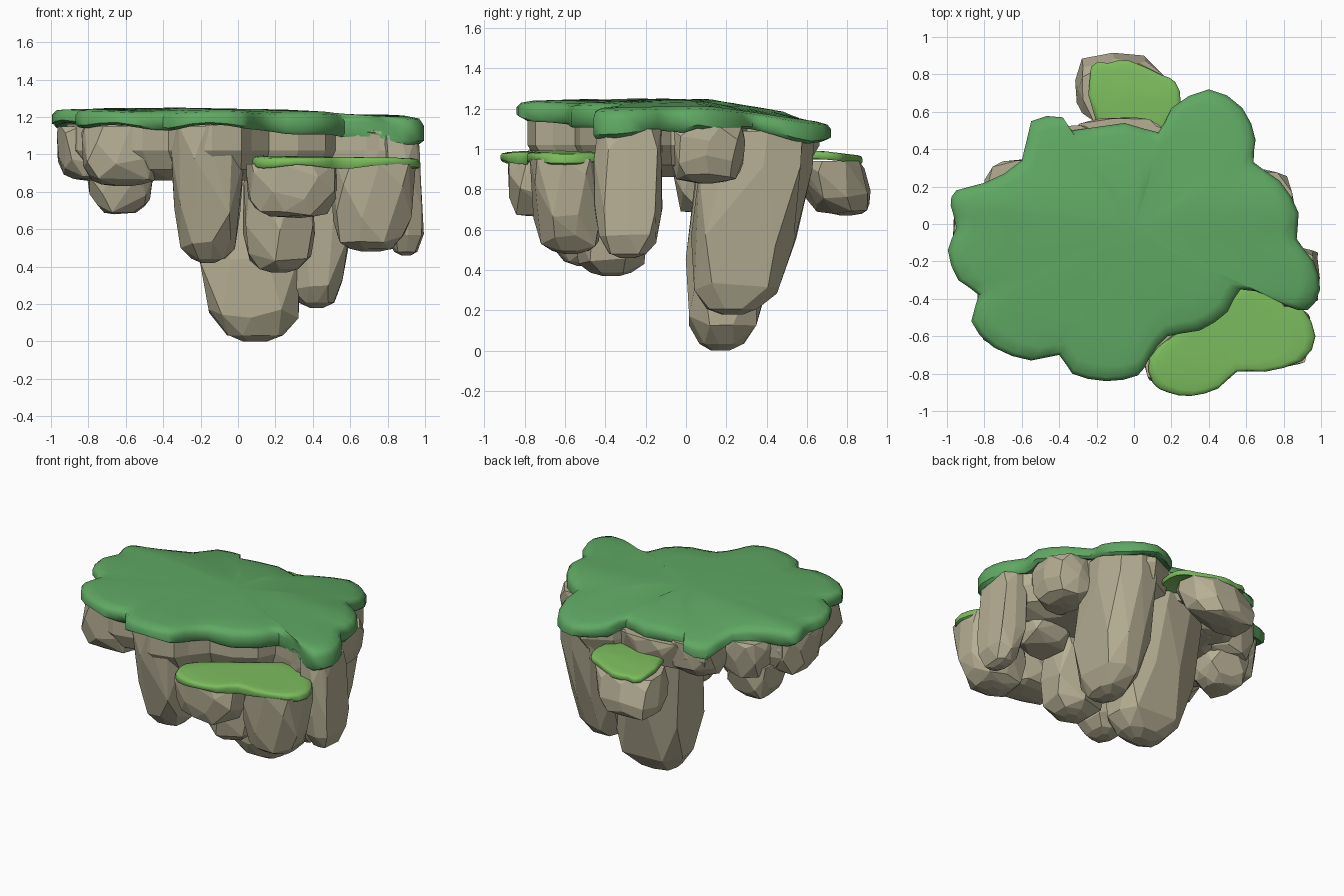
import bpy, bmesh, math, random
from mathutils import Vector

if "Cube" in bpy.data.objects:
    bpy.data.objects.remove(bpy.data.objects["Cube"])

random.seed(7)


def material(name, rgb):
    m = bpy.data.materials.new(name)
    m.diffuse_color = (*rgb, 1)
    m.use_nodes = True
    m.node_tree.nodes["Principled BSDF"].inputs["Base Color"].default_value = m.diffuse_color
    return m


ROCK = material("stone", (0.47, 0.43, 0.30))
GRASS = material("grass", (0.115, 0.39, 0.125))
LIGHT = material("light_grass", (0.20, 0.50, 0.11))


def finish(name, bm, mat, angle=None):
    bmesh.ops.recalc_face_normals(bm, faces=bm.faces)
    me = bpy.data.meshes.new(name)
    bm.to_mesh(me)
    bm.free()
    me.materials.append(mat)
    ob = bpy.data.objects.new(name, me)
    bpy.context.collection.objects.link(ob)
    if angle:
        bpy.context.view_layer.objects.active = ob
        ob.select_set(True)
        bpy.ops.object.shade_smooth_by_angle(angle=math.radians(angle))
        ob.select_set(False)
    return ob


def rounded(pts, steps=2):
    """Closed Catmull-Rom curve through the outline points."""
    out, n = [], len(pts)
    P = [Vector(p) for p in pts]
    for i in range(n):
        a, b, c, d = (P[(i + k - 1) % n] for k in range(4))
        for s in range(steps):
            t = s / steps
            out.append(0.5 * (2 * b + (c - a) * t + (2 * a - 5 * b + 4 * c - d) * t * t
                              + (3 * b - a - 3 * c + d) * t ** 3))
    return out


def loft(name, outline, centre, rings, mat, angle=None):
    """Rings of (scale, height function) around a centre, capped at both ends."""
    bm = bmesh.new()
    c = Vector(centre)
    loops = []
    for s, height in rings:
        loop = []
        for p in outline:
            q = c + (p - c) * s
            loop.append(bm.verts.new((q.x, q.y, height(q.x, q.y))))
        loops.append(loop)
    n = len(outline)
    for lo, hi in zip(loops, loops[1:]):
        for i in range(n):
            j = (i + 1) % n
            bm.faces.new((lo[i], lo[j], hi[j], hi[i]))
    for loop, (s, height) in ((loops[0], rings[0]), (loops[-1], rings[-1])):
        v = bm.verts.new((c.x, c.y, height(c.x, c.y)))
        for i in range(n):
            bm.faces.new((loop[i], loop[(i + 1) % n], v))
    return finish(name, bm, mat, angle)


def grass(name, pts, centre, top, thick, mat):
    """Turf sheet with a rounded, drooping lip."""
    rings = [(0.90, lambda x, y: top(x, y) - thick(x, y) * 0.8),
             (0.975, lambda x, y: top(x, y) - thick(x, y)),
             (1.0, lambda x, y: top(x, y) - thick(x, y) * 0.85),
             (1.0, lambda x, y: top(x, y) - thick(x, y) * 0.35),
             (0.975, lambda x, y: top(x, y) - thick(x, y) * 0.1)]
    rings += [(s, top) for s in (0.9, 0.7, 0.4)]
    loft(name, rounded(pts), centre, rings, mat, 50)


def rock(name, x, y, rx, ry, top, bottom, lean=(0, 0), taper=0.1, sides=9):
    """Faceted boulder: hull of jittered rings that shrink towards the bottom."""
    bm = bmesh.new()
    for t, s in ((0, 0.96), (0.2, 1), (0.6, 0.98), (0.86, 0.82), (0.97, 0.52), (1, 0.22)):
        turn = random.uniform(0, 1)
        for i in range(sides):
            a = 2 * math.pi * (i + turn) / sides
            ca, sa = math.cos(a), math.sin(a)
            k = s * (1 - taper * t) * random.uniform(0.97, 1.05)
            k /= (abs(ca) ** 3.4 + abs(sa) ** 3.4) ** (1 / 3.4)
            z = top + (bottom - top) * t
            if 0 < t < 0.97:
                z = min(top, z + random.uniform(-0.03, 0.03))
            bm.verts.new((x + lean[0] * t + rx * k * ca, y + lean[1] * t + ry * k * sa, z))
    bmesh.ops.convex_hull(bm, input=bm.verts)
    loose = [v for v in bm.verts if not v.link_faces]
    bmesh.ops.delete(bm, geom=loose, context='VERTS')
    bmesh.ops.dissolve_limit(bm, angle_limit=math.radians(9), verts=bm.verts, edges=bm.edges)
    finish(name, bm, ROCK)


# main turf on top of the island
top_outline = [
    (-.95, .18), (-.8, .22), (-.6, .34), (-.55, .55), (-.38, .57), (-.33, .50), (-.05, .54),
    (.13, .49), (.2, .62), (.4, .72), (.58, .62), (.65, .45), (.64, .33), (.78, .23),
    (.88, .06), (.87, -.08), (.96, -.2), (.995, -.35), (.93, -.46), (.82, -.44), (.73, -.39),
    (.57, -.35), (.5, -.47), (.35, -.57), (.18, -.6), (.08, -.72), (.02, -.81), (-.15, -.84),
    (-.33, -.8), (-.4, -.7), (-.55, -.73), (-.75, -.66), (-.87, -.52), (-.83, -.38),
    (-.94, -.3), (-.995, -.14), (-.95, -.02), (-.98, .1)]


def top_z(x, y):
    return (1.245 - 0.045 * max(0, x) - 0.17 * max(0, y - 0.1) - 0.03 * max(0, -y - 0.4)
            + 0.006 * math.sin(9 * x + 5 * y))


def top_thick(x, y):
    droop = 0.05 * max(0, x) * (1 if y < 0 else 0.3)
    return 0.09 + droop + 0.015 * math.sin(11 * x - 8 * y)


grass("top_grass", top_outline, (0, -0.03), top_z, top_thick, GRASS)

# lower turf ledges
grass("front_ledge_grass",
      [(.08, -.72), (.1, -.85), (.18, -.9), (.3, -.92), (.45, -.88), (.55, -.79), (.7, -.79),
       (.9, -.73), (.97, -.6), (.9, -.45), (.75, -.36), (.6, -.32), (.4, -.47), (.2, -.6)],
      (0.5, -0.64), lambda x, y: 0.995 - 0.015 * x + 0.05 * min(0, y + 0.75),
      lambda x, y: 0.05 + 0.012 * math.sin(14 * x), LIGHT)
grass("back_ledge_grass",
      [(-.23, .84), (-.14, .86), (-.03, .875), (.14, .8), (.22, .76), (.25, .65),
       (.18, .50), (-.2, .54)],
      (0, 0.69), lambda x, y: 0.99 - 0.12 * max(0, y - 0.68), lambda x, y: 0.04, LIGHT)

# upper rock mass under the turf
body = [Vector(p) * random.uniform(0.97, 1.0) for p in top_outline]
loft("upper_rock", body, (0, -0.03),
     [(0.66, lambda x, y: 0.86), (0.86, lambda x, y: 0.92),
      (0.94, lambda x, y: 1.02), (0.94, lambda x, y: top_z(x, y) - 0.08)], ROCK)

# hanging rocks, left side
rock("left_rock", -.79, -.05, .175, .22, 1.15, .86, taper=.02)
rock("front_left_rock", -.62, -.46, .215, .21, 1.15, .83, taper=.02)
rock("back_left_rock", -.60, .17, .20, .18, 1.14, .86)
rock("back_rock", -.34, .34, .22, .19, 1.12, .86)
rock("left_low_rock", -.63, .10, .18, .17, .95, .68, taper=.12)
# hanging rocks, front and right side
rock("front_rock", -.16, -.55, .205, .24, 1.15, .42, (0, .05), .18)
rock("front_ledge_rock", .29, -.71, .245, .175, .95, .66, taper=.05)
rock("right_ledge_rock", .73, -.60, .22, .18, .95, .48, (-.02, .03), .05)
rock("right_rock", .86, -.28, .11, .165, 1.10, .46, (.04, -.01), -.08)
rock("right_upper_rock", .67, .10, .18, .19, 1.11, .83, taper=.05)
rock("under_ledge_rock", .22, -.37, .18, .17, .94, .37, taper=-.15, sides=6)
rock("right_inner_rock", .52, -.31, .17, .16, .93, .74)
# deep hanging rocks and back ledge rock
rock("lowest_rock", .04, .30, .31, .23, 1.10, 0, (.05, -.13), .08, 10)
rock("deep_back_rock", .43, .37, .20, .28, 1.09, .18, (-.01, -.14), .12, 10)
rock("back_ledge_rock", -.05, .70, .235, .165, .94, .67, (-.07, .09), .05)
rock("back_rim_rock", -.08, .42, .26, .15, 1.10, .90)
